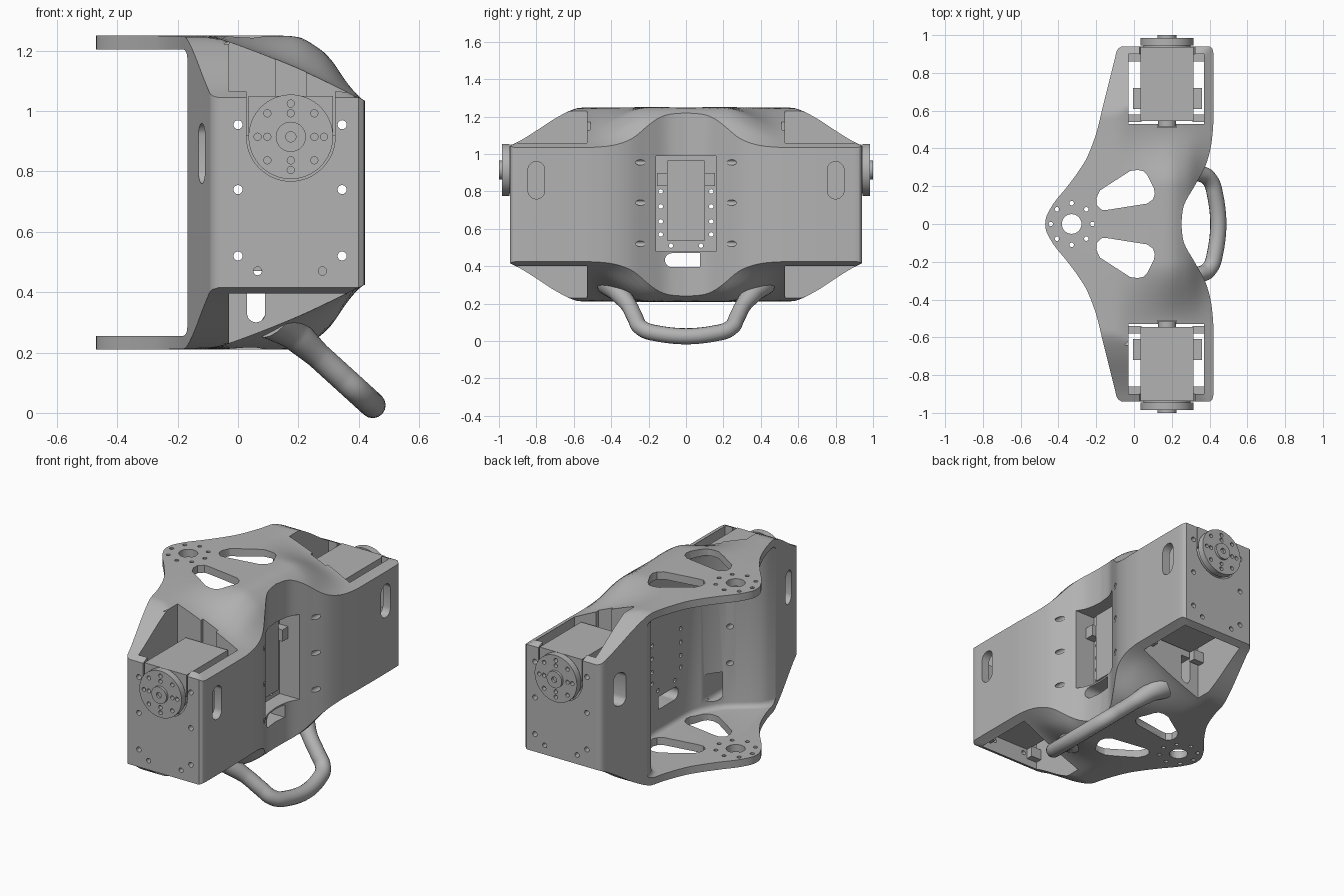
import bpy, bmesh, math
from mathutils import Matrix, Vector

if "Cube" in bpy.data.objects:
    bpy.data.objects.remove(bpy.data.objects["Cube"], do_unlink=True)

grey = bpy.data.materials.new("plain_grey")
grey.use_nodes = True
grey.diffuse_color = (0.45, 0.45, 0.45, 1)
grey.node_tree.nodes["Principled BSDF"].inputs["Base Color"].default_value = (0.45, 0.45, 0.45, 1)
MID = 0.73          # height of the horizontal symmetry plane
AXLE = (0.175, 0.915)


def spline(pts, t):
    """Smooth interpolation through sorted (t, value) points."""
    t = min(max(t, pts[0][0]), pts[-1][0])
    i = next(k for k in range(len(pts) - 1) if t <= pts[k + 1][0])

    def slope(k):
        a, b = pts[max(k - 1, 0)], pts[min(k + 1, len(pts) - 1)]
        return (b[1] - a[1]) / (b[0] - a[0])
    (x0, y0), (x1, y1) = pts[i], pts[i + 1]
    h = x1 - x0
    u = (t - x0) / h
    return (y0 * (1 + 2 * u) * (1 - u) ** 2 + y1 * u * u * (3 - 2 * u)
            + h * slope(i) * u * (1 - u) ** 2 - h * slope(i + 1) * u * u * (1 - u))


def finish(name, bm):
    bmesh.ops.recalc_face_normals(bm, faces=bm.faces)
    me = bpy.data.meshes.new(name)
    bm.to_mesh(me)
    bm.free()
    me.materials.append(grey)
    ob = bpy.data.objects.new(name, me)
    bpy.context.collection.objects.link(ob)
    return ob


def box(name, x, y, z):
    bm = bmesh.new()
    lo, hi = Vector((x[0], y[0], z[0])), Vector((x[1], y[1], z[1]))
    bmesh.ops.create_cube(bm, size=1, matrix=Matrix.Translation((lo + hi) / 2)
                          @ Matrix.Diagonal((*[abs(c) for c in hi - lo], 1)))
    return finish(name, bm)


def cyl(name, axis, centre, r, length, seg=24):
    turn = {"x": Matrix.Rotation(math.pi / 2, 4, "Y"), "z": Matrix(),
            "y": Matrix.Rotation(math.pi / 2, 4, "X")}[axis]
    bm = bmesh.new()
    bmesh.ops.create_cone(bm, cap_ends=True, segments=seg, radius1=r, radius2=r,
                          depth=length, matrix=Matrix.Translation(centre) @ turn)
    return finish(name, bm)


def prism(name, plan, z0, z1, fillet=0):
    bm = bmesh.new()
    face = bm.faces.new([bm.verts.new((x, y, z0)) for x, y in plan])
    up = bmesh.ops.extrude_face_region(bm, geom=[face])["geom"]
    bmesh.ops.translate(bm, vec=(0, 0, z1 - z0), verts=[v for v in up if isinstance(v, bmesh.types.BMVert)])
    if fillet:
        rim = [e for e in bm.edges if abs(e.verts[0].co.z - e.verts[1].co.z) < 1e-4]
        bmesh.ops.bevel(bm, geom=rim, offset=fillet, segments=4, profile=0.5, affect="EDGES")
    return finish(name, bm)


def cut(target, cutter):
    cutter.hide_render = True
    mod = target.modifiers.new("cut", "BOOLEAN")
    mod.operation, mod.solver, mod.object = "DIFFERENCE", "EXACT", cutter
    bpy.context.view_layer.objects.active = target
    bpy.ops.object.modifier_apply(modifier=mod.name)
    bpy.data.objects.remove(cutter, do_unlink=True)


def smooth(ob):
    bpy.ops.object.select_all(action="DESELECT")
    ob.select_set(True)
    bpy.context.view_layer.objects.active = ob
    bpy.ops.object.shade_smooth_by_angle(angle=math.radians(30))


# Body outline and height rules
LEFT_EDGE = [(0, -.47), (.03, -.467), (.06, -.455), (.12, -.418), (.19, -.36), (.27, -.3),
             (.35, -.25), (.48, -.2), (.6, -.17), (.88, -.1), (.925, -.087), (.94, -.065)]
RIGHT_EDGE = [(0, .25), (.1, .265), (.2, .32), (.3, .375), (.4, .405), (.5, .418),
              (.55, .42), (.9, .42), (.928, .415), (.94, .4)]
SIDE = [(0, 1.25), (.53, 1.25), (.6, 1.24), (.7, 1.19), (.8, 1.125), (.88, 1.075), (.94, 1.045)]
MIDDLE = [(-.5, 1.25), (.1, 1.25), (.2, 1.245), (.25, 1.22), (.3, 1.18), (.36, 1.1), (.42, 1.035)]
OUTER = [(-.5, 1.25), (-.1, 1.245), (-.03, 1.23), (.2, 1.14), (.42, 1.035)]


def height(x, y):
    t = min(max((abs(y) - .2) / .33, 0), 1)
    t = t * t * (3 - 2 * t)
    return min(spline(SIDE, abs(y)), spline(MIDDLE, x) * (1 - t) + spline(OUTER, x) * t)


# Body shell lofted across y
half = [i * .02 for i in range(46)] + [.915, .928, .935, .94]
stations = [-y for y in half[:0:-1]] + half
cols = 26
bm = bmesh.new()
rings = []
for y in stations:
    a, b = spline(LEFT_EDGE, abs(y)), spline(RIGHT_EDGE, abs(y))
    xs = [a + (b - a) * i / cols for i in range(cols + 1)]
    top = [bm.verts.new((x, y, height(x, y))) for x in xs]
    low = [bm.verts.new((x, y, 2 * MID - height(x, y))) for x in reversed(xs)]
    rings.append(top + low)
for r, s in zip(rings, rings[1:]):
    for i in range(len(r)):
        j = (i + 1) % len(r)
        bm.faces.new((r[i], r[j], s[j], s[i]))
bm.faces.new(rings[0])
bm.faces.new(rings[-1])
body = finish("body_shell", bm)

# Open cavity between the two plates
CAVITY = [(0, .13), (.2, .125), (.3, .09), (.4, .02), (.47, -.07), (.53, -.14), (.6, -.165), (.64, -.18)]
ys = [-.64 + i * .04 for i in range(33)]
plan = [(spline(CAVITY, abs(y)), y) for y in ys] + [(-.7, .64), (-.7, -.64)]
cut(body, prism("cavity_cutter", plan, .255, 1.205, .03))

# Hub hole, bolt circle and lightening windows
cut(body, cyl("hub_cutter", "z", (-.33, 0, MID), .052, 2, 40))
for k in range(8):
    a = k * math.pi / 4
    cut(body, cyl("bolt_cutter", "z", (-.33 + .11 * math.cos(a), .11 * math.sin(a), MID), .012, 2, 12))
WINDOW = [(-.2, .135), (-.198, .1), (-.17, .075), (-.14, .075), (.07, .108), (.1, .13), (.11, .16),
          (.105, .19), (.07, .26), (.05, .28), (.02, .286), (-.02, .281), (-.18, .178)]
for s in (-1, 1):
    cut(body, prism("window_cutter", [(x, s * y) for x, y in WINDOW], 0, 2))

    # Servo bay, horn cradle and inner notch
    cut(body, box("bay_cutter", (-.03, .37), (s * .53, s * .9), (0, 2)))
    cut(body, cyl("cradle_cutter", "y", (AXLE[0], s * .94, AXLE[1]), .147, .12, 48))
    cut(body, box("cradle_top_cutter", (.028, .322), (s * .88, s * 1.0), (AXLE[1], 1.3)))
    cut(body, box("notch_cutter", (.125, .225), (s * .51, s * .54), (.86, 1.3)))

    # Rounded slots on the side faces and the cable slot
    bar = [(s * .8 + .045 * math.cos(a), .86 + .055 * (1 if math.sin(a) > 0 else -1) + .045 * math.sin(a))
           for a in [(k + .5) * math.pi / 12 for k in range(24)]]
    slot = prism("side_slot_cutter", [(-z, y) for y, z in bar], -.4, .7)
    slot.data.transform(Matrix.Rotation(math.pi / 2, 4, "Y"))
    cut(body, slot)
    cut(body, box("cable_slot_cutter", (.03, .09), (s * .3, s * .6), (.33, .47)))
    cut(body, cyl("cable_end_cutter", "y", (.06, s * .45, .33), .03, .3))
    for x in (.065, .28):
        cut(body, cyl("lower_screw_cutter", "y", (x, s * .94, .47), .014, .2, 16))

# Through screw holes along the body
for x in (0, .345):
    for z in (.52, .74, .955):
        cut(body, cyl("screw_cutter", "y", (x, 0, z), .015, 2.2, 16))

# Recess in the wide face with its screw holes and lower slot
cut(body, box("recess_cutter", (.165, .6), (-.16, .16), (.48, .99)))
cut(body, box("low_slot_cutter", (.05, .6), (-.075, .075), (.395, .47)))
for s in (-1, 1):
    cut(body, cyl("low_slot_end_cutter", "x", (.3, s * .075, .4325), .0375, .5))
    for y, z in ((.135, .8), (.135, .72), (.135, .64), (.135, .57), (.08, .51)):
        cut(body, cyl("recess_screw_cutter", "x", (.2, s * y, z), .012, .4, 12))
smooth(body)

# Servo held in the recess
box("recess_servo", (.15, .2), (-.1, .1), (.535, .965))
for s in (-1, 1):
    box("recess_clip", (.16, .225), (s * .1, s * .155), (.83, .9))

# Shoulder servos with horns
for s in (-1, 1):
    box("servo_body", (.035, .315), (s * .545, s * .9), (.5, 1.05))
    box("servo_face", (.035, .315), (s * .89, s * .938), (.92, 1.05))
    smooth(cyl("servo_idler", "y", (AXLE[0], s * .54, AXLE[1]), .048, .05))
    for x in ((-.03, .04), (.31, .37)):
        for y in ((.54, .58), (.86, .9)):
            for z in ((.78, .92), (.44, .505)):
                box("servo_ear", x, (s * y[0], s * y[1]), z)
    for x in ((-.005, .04), (.31, .36)):
        box("servo_tab", x, (s * .61, s * .72), (.6, .68))
    smooth(cyl("horn_base", "y", (AXLE[0], s * .92, AXLE[1]), .125, .06, 48))
    horn = cyl("horn_disc", "y", (AXLE[0], s * .965, AXLE[1]), .14, .04, 64)
    for k in range(12):
        r, a = (.11, k * math.pi / 4) if k < 8 else (.078, k * math.pi / 2)
        cut(horn, cyl("horn_hole_cutter", "y", (AXLE[0] + r * math.cos(a), s * .985,
                                               AXLE[1] + r * math.sin(a)), .012, .05, 16))
    smooth(horn)
    hub = cyl("horn_hub", "y", (AXLE[0], s * .98, AXLE[1]), .05, .04, 32)
    cut(hub, cyl("hub_hole_cutter", "y", (AXLE[0], s * 1.0, AXLE[1]), .017, .03, 20))
    smooth(hub)

# Carrying handle
HALF = [(.4, .315, 1.9), (.36, .26, 1.25), (.305, .19, 1), (.27, .12, 1), (.245, .075, 1), (.18, .046, 1)]
path = HALF + [(-y, z, r) for y, z, r in reversed(HALF)]
curve = bpy.data.curves.new("handle", "CURVE")
curve.dimensions = "3D"
curve.bevel_depth, curve.bevel_resolution, curve.use_fill_caps = .043, 6, True
line = curve.splines.new("BEZIER")
line.bezier_points.add(len(path) - 1)
for p, (y, z, r) in zip(line.bezier_points, path):
    p.co = (.425 - 1.1 * (z - .045), y, z)
    p.radius = r
    p.handle_left_type = p.handle_right_type = "AUTO"
curve.materials.append(grey)
handle = bpy.data.objects.new("handle", curve)
bpy.context.collection.objects.link(handle)
